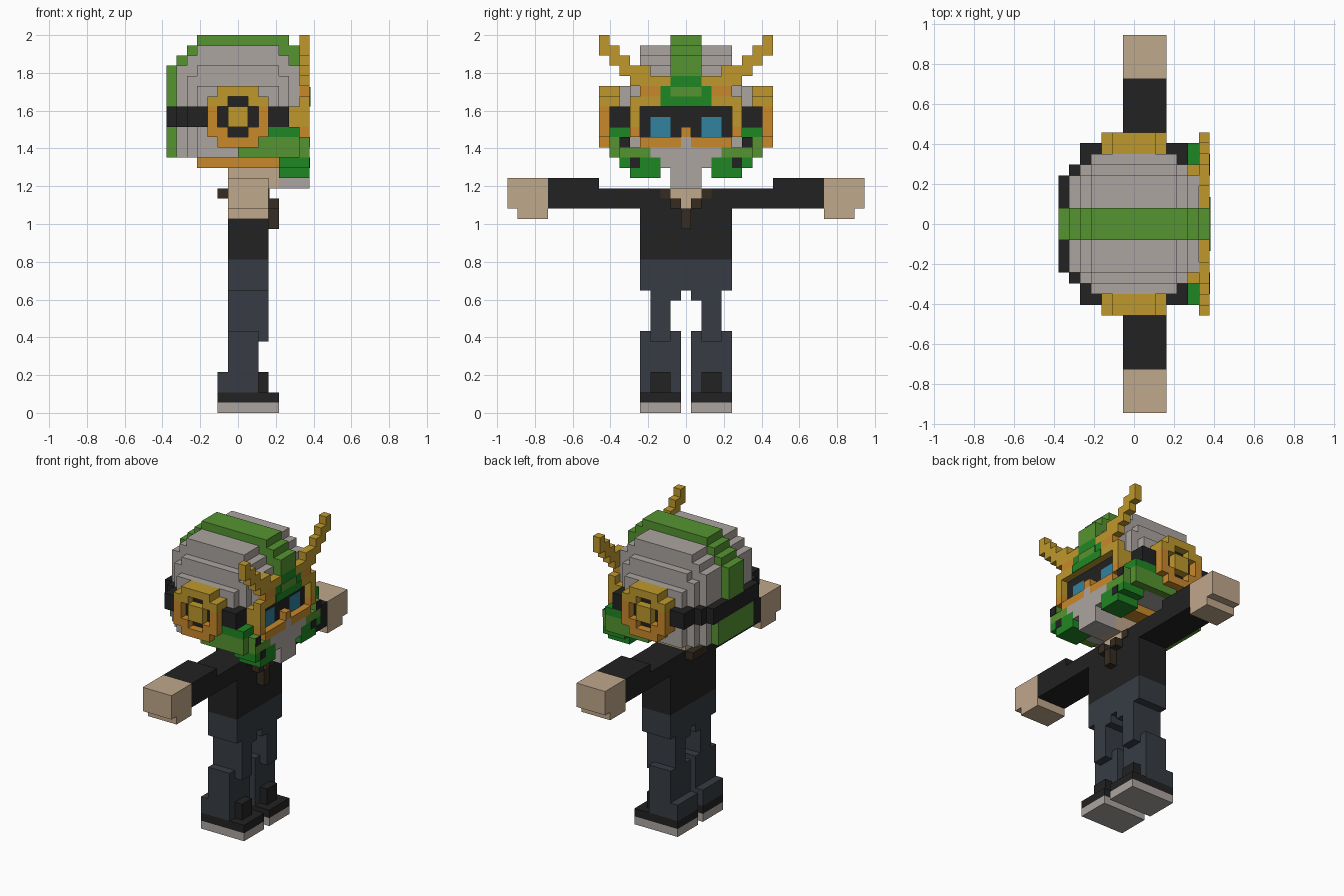
import bpy
import bmesh
from mathutils import Matrix, Vector

default = bpy.data.objects.get("Cube")
if default:
    bpy.data.objects.remove(default, do_unlink=True)

UNIT = 2 / 37  # edge of one block


def material(name, hex_code):
    channels = [int(hex_code[i:i + 2], 16) / 255 for i in range(0, 6, 2)]
    colour = [((c + 0.055) / 1.055) ** 2.4 for c in channels] + [1.0]
    mat = bpy.data.materials.new(name)
    mat.use_nodes = True
    mat.diffuse_color = colour
    shader = mat.node_tree.nodes["Principled BSDF"]
    shader.inputs["Base Color"].default_value = colour
    shader.inputs["Roughness"].default_value = 0.9
    return mat


pale = material("pale grey", "ACA5A0")
green = material("leaf green", "559430")
deep = material("deep green", "1F8723")
gold = material("gold", "BF992D")
orange = material("orange", "C8892B")
skin = material("skin", "C0A88C")
black = material("soft black", "222222")
denim = material("dark denim", "373C44")
brown = material("dark brown", "362C21")
blue = material("lens blue", "3082A0")

parts = {}


def box(name, mat, x, y, z):
    """Add a block to a part; all spans are counted in blocks."""
    if name not in parts:
        parts[name] = (bmesh.new(), mat)
    spans = (x, y, z)
    centre = Vector([(a + b) / 2 * UNIT for a, b in spans])
    size = [(b - a) * UNIT for a, b in spans]
    matrix = Matrix.Translation(centre) @ Matrix.Diagonal((*size, 1))
    bmesh.ops.create_cube(parts[name][0], size=1, matrix=matrix)


def middle(name, mat, x, half, z):
    """Block across the centre plane."""
    box(name, mat, x, (-half - 0.5, half + 0.5), z)


def pair(name, mat, x, y, z):
    """The same block on both sides of the centre plane."""
    inner, outer = y[0] + 0.5, y[1] + 0.5
    box("left_" + name, mat, x, (inner, outer), z)
    box("right_" + name, mat, x, (-outer, -inner), z)


# Shoes
pair("sole", pale, x=(-2, 4), y=(0, 4), z=(0, 1))
pair("shoe", black, x=(-2, 4), y=(0, 4), z=(1, 2))
pair("shoe_tongue", black, x=(2, 3), y=(1, 3), z=(2, 4))

# Trousers
pair("trouser_cuff", denim, x=(-2, 2), y=(0, 4), z=(2, 4))
pair("lower_leg", denim, x=(-1, 2), y=(0, 4), z=(4, 8))
pair("upper_leg", denim, x=(-1, 3), y=(1, 3), z=(7, 12))
pair("upper_leg", denim, x=(-1, 3), y=(0, 3), z=(11, 12))
middle("hips", denim, x=(-1, 3), half=4, z=(12, 15))

# Torso, arms and hands
middle("torso", black, x=(-1, 3), half=4, z=(15, 22))
pair("upper_arm", black, x=(-1, 3), y=(4, 8), z=(20, 22))
pair("sleeve", black, x=(-1, 3), y=(8, 13), z=(20, 23))
pair("hand", skin, x=(-1, 3), y=(13, 17), z=(20, 23))
pair("hand", skin, x=(-1, 3), y=(13, 16), z=(19, 20))

# Neck, open collar and necklace
middle("neck", skin, x=(-1, 4), half=1, z=(22, 24))
middle("collar_skin", skin, x=(2.9, 3.1), half=1, z=(21, 22))
middle("collar_skin", skin, x=(2.9, 3.1), half=0, z=(20, 21))
middle("pendant", brown, x=(3, 4), half=0, z=(18, 20))
pair("necklace", brown, x=(3, 4), y=(0, 1), z=(20, 21))
pair("necklace", brown, x=(2.9, 3.1), y=(1, 2), z=(21, 22))
middle("necklace_back", brown, x=(-2, -1), half=1, z=(21, 22))

# Rounded helmet shell, stepped in every direction
middle("helmet", pale, x=(-4, 4), half=4, z=(25, 36))
middle("helmet", pale, x=(-5, 5), half=4, z=(25, 35))
middle("helmet", pale, x=(-4, 4), half=5, z=(25, 34))
middle("helmet", pale, x=(-6, 6), half=4, z=(25, 34))
middle("helmet", pale, x=(-5, 5), half=5, z=(25, 33))
middle("helmet", pale, x=(-4, 4), half=6, z=(25, 32))
middle("helmet_rim", orange, x=(-4, 4), half=3, z=(24, 25))

# Crest running over the helmet
for back, bottom, front, top in (
        (-4, 36, 5, 37), (-5, 35, -4, 36), (-6, 34, -5, 35),
        (-7, 30, -6, 34), (4, 35, 6, 36), (5, 34, 7, 35), (6, 33, 7, 34)):
    middle("crest", green, x=(back, front), half=1, z=(bottom, top))
middle("neck_guard", green, x=(-7, -6), half=3, z=(25, 28))

# Goggle strap
STRAP = (28, 30)
middle("strap_back", black, x=(-7, -6), half=4, z=STRAP)
pair("strap", black, x=(-6, -5), y=(4, 5), z=STRAP)
pair("strap", black, x=(-5, -4), y=(5, 7), z=STRAP)
pair("strap", black, x=(-4, -3), y=(6, 7), z=STRAP)
pair("strap", black, x=(3, 4), y=(6, 7), z=STRAP)
pair("strap", black, x=(4, 5), y=(5, 7), z=STRAP)

# Ear cups: an eight-sided ring, a dark recess and a raised centre
CUP = (6, 8)
pair("ear_cup_top", gold, x=(-2, 2), y=CUP, z=(31, 32))
pair("ear_cup_bottom", orange, x=(-2, 2), y=CUP, z=(26, 27))
for x in ((-3, -2), (2, 3)):
    pair("ear_cup_top", gold, x=x, y=CUP, z=(30, 31))
    pair("ear_cup_bottom", orange, x=x, y=CUP, z=(27, 30))
for x in ((-2, -1), (1, 2)):
    pair("ear_cup_top", gold, x=x, y=CUP, z=(30, 31))
    pair("ear_cup_bottom", orange, x=x, y=CUP, z=(27, 28))
pair("ear_recess", black, x=(-2, 2), y=(6, 7), z=(27, 31))
pair("ear_centre", gold, x=(-1, 1), y=CUP, z=(28, 30))

# Goggles
middle("visor", black, x=(5.9, 6.1), half=4, z=(27, 30))
pair("lens", blue, x=(6, 6.15), y=(1, 3), z=(27, 29))
middle("goggle_brow", gold, x=(6, 7), half=5, z=(30, 31))
pair("goggle_side", gold, x=(5, 7), y=(4, 5), z=(28, 30))
pair("goggle_lower", orange, x=(5, 7), y=(4, 5), z=(27, 28))
pair("goggle_lower", orange, x=(6, 7), y=(0, 4), z=(26, 27))
middle("goggle_bridge", orange, x=(6, 7), half=0, z=(27, 28))

# Face mask and chin
middle("mask", pale, x=(6, 7), half=0, z=(26, 27))
middle("mask", pale, x=(5, 7), half=3, z=(25, 26))
middle("mask", pale, x=(4, 7), half=2, z=(24, 25))
middle("mask", pale, x=(4, 7), half=1, z=(22, 24))

# Jaw guards with dark vents
pair("jaw_side", green, x=(0, 6), y=(6, 7), z=(25, 27))
pair("jaw_side", green, x=(5, 7), y=(3, 6), z=(25, 26))
pair("jaw_side", green, x=(5, 7), y=(5, 6), z=(26, 27))
pair("jaw_upper", deep, x=(3, 6), y=(5, 7), z=(27, 28))
pair("jaw_lower", deep, x=(4, 7), y=(2, 6), z=(24, 25))
pair("jaw_lower", deep, x=(4, 7), y=(2, 5), z=(23, 24))
pair("vent", black, x=(6.9, 7), y=(5.01, 5.99), z=(26, 27.02))
for y, z in (((4, 5), (24, 25)), ((5, 6), (26, 27))):
    pair("vent", black, x=(6.95, 7.05), y=y, z=z)

# Brow emblem
BROW = (6, 7)
middle("emblem", deep, x=BROW, half=2, z=(31, 32))
middle("emblem", deep, x=BROW, half=1, z=(32, 33))
middle("emblem", deep, x=(7, 7.1), half=2, z=(30, 31))
middle("emblem_mark", green, x=(6.9, 7.1), half=1, z=(31, 31.9))

# Horns climb outwards in steps
for step, (low, high) in enumerate(
        ((32, 33), (32, 33), (32, 34), (32, 34), (33, 35), (34, 36), (35, 37))):
    pair("horn", gold, x=BROW, y=(step + 1, step + 2), z=(low, high))
pair("horn_root", orange, x=BROW, y=(2, 4), z=(31, 32))

# Turn the collected blocks into flat-shaded objects
for name, (bm, mat) in parts.items():
    mesh = bpy.data.meshes.new(name)
    bm.to_mesh(mesh)
    bm.free()
    mesh.materials.append(mat)
    bpy.context.collection.objects.link(bpy.data.objects.new(name, mesh))
